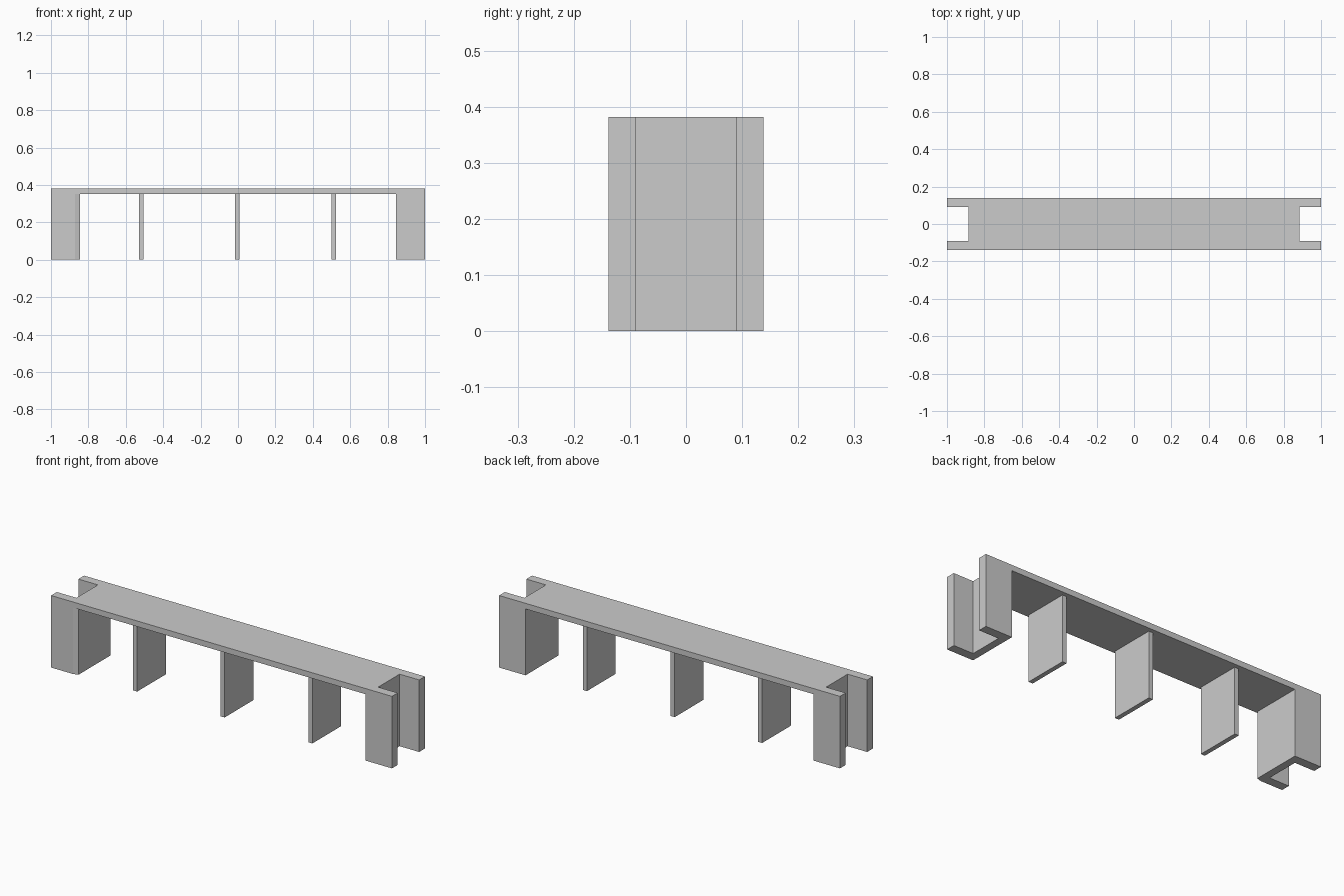
import bpy, bmesh

if "Cube" in bpy.data.objects:
    bpy.data.objects.remove(bpy.data.objects["Cube"])

H, DECK_Z = 0.382, 0.352
Y0, Y1 = -0.138, 0.138      # front / back
N0, N1 = -0.09, 0.09        # notch front / back
END, NOTCH, WEB = 1.0, 0.885, 0.845


def prism(name, outline, z0, z1):
    """Extrude an xy outline from z0 to z1."""
    bm = bmesh.new()
    face = bm.faces.new([bm.verts.new((x, y, z0)) for x, y in outline])
    ext = bmesh.ops.extrude_face_region(bm, geom=[face], use_keep_orig=True)
    top = [v for v in ext["geom"] if isinstance(v, bmesh.types.BMVert)]
    bmesh.ops.translate(bm, verts=top, vec=(0, 0, z1 - z0))
    bmesh.ops.recalc_face_normals(bm, faces=bm.faces)
    mesh = bpy.data.meshes.new(name)
    bm.to_mesh(mesh)
    bm.free()
    obj = bpy.data.objects.new(name, mesh)
    bpy.context.collection.objects.link(obj)
    return obj


def notch(s):
    """Inner outline of the end notch, front to back."""
    return [(s * END, Y0), (s * END, N0), (s * NOTCH, N0),
            (s * NOTCH, N1), (s * END, N1), (s * END, Y1)]


# Deck slab with a rectangular notch at each end
prism("deck", notch(1) + notch(-1)[::-1], DECK_Z, H)

# U-shaped end piers; the left one has a slightly clipped front corner
prism("right_pier", notch(1) + [(WEB, Y1), (WEB, Y0)], 0, DECK_Z)
prism("left_pier", notch(-1) + [(-WEB, Y1), (-WEB, -0.13), (-0.872, Y0)],
      0, DECK_Z)

# Thin intermediate support walls
for name, x in (("left", -0.516), ("middle", -0.003), ("right", 0.512)):
    a, b = x - 0.012, x + 0.012
    prism(name + "_support", [(a, -0.125), (b, -0.125), (b, 0.116), (a, 0.116)],
          0, DECK_Z)
